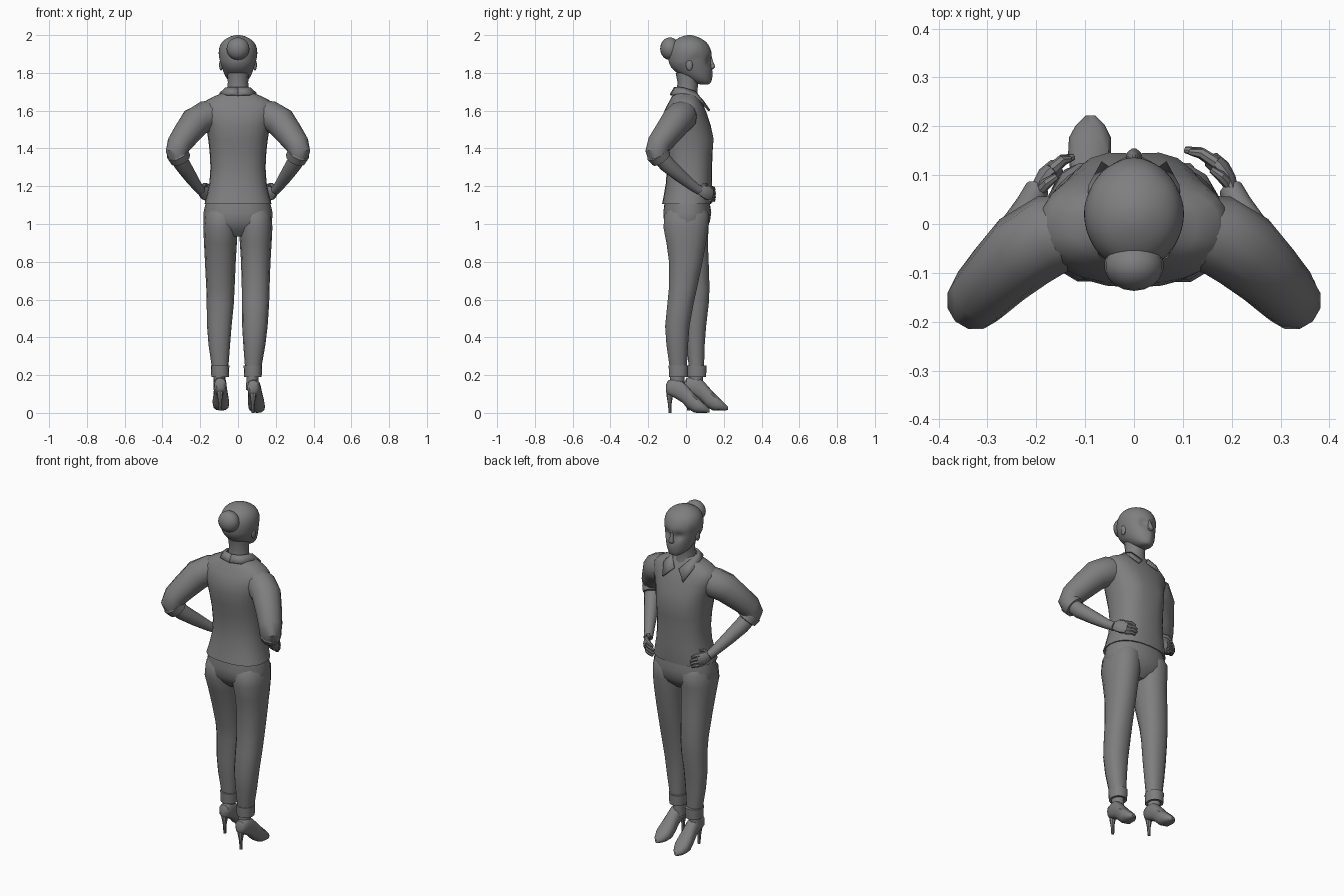
import bpy, bmesh, math
from mathutils import Vector as V

grey = bpy.data.materials.new("dark_grey")
grey.diffuse_color = (.21, .21, .21, 1)


def finish(ob, angle=40):
    ob.data.materials.append(grey)
    bpy.ops.object.select_all(action='DESELECT')
    ob.select_set(True)
    bpy.context.view_layer.objects.active = ob
    bpy.ops.object.shade_smooth_by_angle(angle=math.radians(angle))
    return ob


def mesh(name, verts, faces, angle=40):
    me = bpy.data.meshes.new(name)
    me.from_pydata(verts, [], faces)
    bm = bmesh.new()
    bm.from_mesh(me)
    bmesh.ops.recalc_face_normals(bm, faces=bm.faces)
    bm.to_mesh(me)
    bm.free()
    ob = bpy.data.objects.new(name, me)
    bpy.context.collection.objects.link(ob)
    return finish(ob, angle)


def loft(name, rings, n=14, p=1.0, angle=40):
    """Skin rings given as (centre, half axis u, half axis v); p < 1 squares them."""
    sp = lambda t: math.copysign(abs(t) ** p, t)
    verts, faces = [], []
    for c, u, v in rings:
        for i in range(n):
            a = 2 * math.pi * i / n
            verts.append(c + u * sp(math.cos(a)) + v * sp(math.sin(a)))
    for k in range(len(rings) - 1):
        for i in range(n):
            j = (i + 1) % n
            faces.append((k*n + i, k*n + j, (k+1)*n + j, (k+1)*n + i))
    faces += [tuple(range(n)), tuple(range((len(rings)-1) * n, len(rings) * n))]
    return mesh(name, verts, faces, angle)


def stack(name, rows, **kw):
    """Loft of level rings: (z, x0, x1, y0, y1)."""
    return loft(name, [(V(((a+b)/2, (c+d)/2, z)), V(((b-a)/2, 0, 0)), V((0, (d-c)/2, 0)))
                       for z, a, b, c, d in rows], **kw)


def tube(name, pts, flat=1.0, **kw):
    """Loft along a path: (x, y, z, radius); flat scales the level axis."""
    ps, rings, last = [V(q[:3]) for q in pts], [], None
    for i, c in enumerate(ps):
        t = (ps[min(i+1, len(ps)-1)] - ps[max(i-1, 0)]).normalized()
        u = t.cross(V((0, 0, 1))).normalized()
        if last and u.dot(last) < 0:
            u = -u
        last = u
        rings.append((c, u * pts[i][3] * flat, u.cross(t) * pts[i][3]))
    return loft(name, rings, **kw)


def push(ob, centre, radius, offset):
    for v in ob.data.vertices:
        d = (v.co - V(centre)).length / radius
        v.co += V(offset) * math.exp(-d * d)


def sphere(name, loc, scale):
    bpy.ops.mesh.primitive_uv_sphere_add(segments=18, ring_count=10, radius=1, location=loc)
    ob = bpy.context.object
    ob.name, ob.scale = name, scale
    return finish(ob)


# head: z, half width, back y, front y
head_rows = [(1.737, .022, .075, .122), (1.75, .045, .03, .134), (1.775, .064, -.01, .136),
             (1.80, .076, -.05, .138), (1.825, .085, -.072, .136), (1.85, .092, -.085, .135),
             (1.863, .094, -.088, .135), (1.88, .096, -.09, .136), (1.90, .099, -.091, .139),
             (1.93, .097, -.086, .130), (1.96, .085, -.07, .109), (1.985, .060, -.042, .076),
             (1.997, .03, -.01, .045), (2.0, .012, .008, .03)]
head = stack("head", [(z, -w, w, a, b) for z, w, a, b in head_rows], n=32, angle=60)
for s in (-1, 1):
    push(head, (s*.036, .125, 1.863), .02, (0, -.02, 0))     # eye sockets
    push(head, (s*.04, .12, 1.825), .02, (0, .004, 0))       # cheeks
push(head, (0, .14, 1.79), .018, (0, .009, 0))               # lips
for v in head.data.vertices:                                 # hair volume
    if v.co.z > 1.80 + .9 * (v.co.y + .06) and v.co.z < 1.98:
        v.co += (v.co - V((0, .02, 1.88))).normalized() * .005
head.modifiers.new("smooth", 'SUBSURF').levels = 1
head.modifiers["smooth"].render_levels = 1
loft("nose", [(V((0, y, z)), V((w, 0, 0)), V((0, .014, 0))) for z, y, w in
              [(1.89, .122, .008), (1.86, .130, .009), (1.835, .141, .014),
               (1.826, .138, .017), (1.818, .128, .010)]], n=10)
bun = sphere("hair_bun", (0, -.085, 1.928), (.061, .052, .06))
for s in (-1, 1):
    sphere("ear", (s*.090, .018, 1.842), (.010, .018, .030))

# neck
stack("neck", [(1.64, -.075, .075, -.06, .075), (1.70, -.058, .058, -.05, .06),
               (1.75, -.054, .054, -.045, .065), (1.80, -.058, .058, -.055, .08)], n=16)

# shirt body: z, half width, back y, front y
shirt_rows = [(1.105, .178, -.127, .132), (1.15, .166, -.118, .136), (1.22, .151, -.106, .137),
              (1.30, .146, -.102, .138), (1.38, .150, -.110, .138), (1.45, .158, -.122, .138),
              (1.52, .170, -.130, .130), (1.58, .190, -.122, .112), (1.62, .195, -.105, .096),
              (1.65, .175, -.088, .080), (1.675, .128, -.075, .066), (1.692, .085, -.063, .056),
              (1.71, .060, -.055, .05)]
shirt = stack("shirt_body", [(z, -w, w, a, b) for z, w, a, b in shirt_rows], n=24, p=.82)
for s in (-1, 1):
    push(shirt, (s*.07, .13, 1.44), .06, (0, .013, 0))       # bust

# collar, mirrored halves
half = [((0, -.058, 1.722), (0, -.082, 1.682)), ((.045, -.045, 1.722), (.066, -.066, 1.684)),
        ((.063, -.01, 1.718), (.094, -.005, 1.69)), ((.058, .045, 1.70), (.092, .075, 1.656)),
        ((.016, .088, 1.65), (.066, .124, 1.60))]
for s in (-1, 1):
    cv = [(s*x, y, z) for pair in half for x, y, z in pair]
    collar = mesh("collar", cv, [(2*i, 2*i+1, 2*i+3, 2*i+2) for i in range(len(half) - 1)])
    sol = collar.modifiers.new("thickness", 'SOLIDIFY')
    sol.thickness, sol.offset = .012, 0

# arms, with hands resting on the hips; tip is where the fingers end
for s, tip, dy in ((1, V((.105, .152, 1.155)), 0), (-1, V((-.125, .137, 1.145)), -.014)):
    m = lambda pts: [(s*q[0], *q[1:]) for q in pts]
    h = lambda pts: [(s*q[0], q[1] + dy, *q[2:]) for q in pts]
    tube("sleeve", m([(.10, -.01, 1.59, .07), (.17, -.022, 1.57, .083), (.225, -.055, 1.54, .082),
                      (.275, -.103, 1.475, .072), (.313, -.143, 1.422, .065),
                      (.324, -.157, 1.385, .060), (.316, -.146, 1.358, .056)]), n=12)
    tube("sleeve_cuff", m([(.324, -.155, 1.380, .050), (.321, -.153, 1.375, .061),
                           (.306, -.131, 1.345, .057), (.304, -.128, 1.341, .044)]), n=12)
    tube("forearm", m([(.325, -.15, 1.37, .042), (.295, -.10, 1.315, .043),
                       (.255, -.03, 1.255, .036), (.215, .04, 1.198, .027),
                       (.198, .072, 1.178, .025)]), n=12)
    tube("palm", h([(.203, .066, 1.187, .022), (.194, .09, 1.174, .032),
                    (.179, .113, 1.165, .039), (.158, .132, 1.16, .036)]), flat=.5, n=10)
    for k in range(4):
        z = .03 - .02 * k
        a = V((s*.168, .125 + dy, 1.16 + z))
        b = V((tip.x, tip.y, tip.z + z * .9 - .006))
        if k in (0, 3):
            b = a.lerp(b, .85)
        mid = a.lerp(b, .5) + V((s*-.002, .008, .004))
        tube("finger", [(*a, .013), (*mid, .0115), (*b, .007)], n=8)
    tube("thumb", h([(.195, .08, 1.19, .012), (.178, .098, 1.208, .011),
                     (.158, .112, 1.208, .007)]), n=8)

# trousers: seat and two legs
seat = stack("trouser_seat", [(1.125, -.168, .168, -.112, .124), (1.06, -.183, .183, -.118, .134),
                              (1.01, -.182, .180, -.114, .126), (.97, -.168, .166, -.095, .105),
                              (.935, -.09, .09, -.06, .065)], n=20, p=.9)
for s in (-1, 1):
    push(seat, (s*.085, -.12, 1.03), .06, (0, -.010, 0))
stack("right_leg", [(1.085, .02, .160, -.09, .105), (1.05, -.0, .178, -.117, .125),
                    (.98, .002, .182, -.122, .12),
                    (.90, .010, .178, -.106, .108), (.80, .016, .172, -.092, .09),
                    (.66, .02, .167, -.092, .06), (.58, .02, .165, -.10, .042),
                    (.46, .022, .157, -.112, .02), (.36, .028, .145, -.105, .012),
                    (.23, .038, .122, -.086, .005)], n=14, p=.9)
stack("left_leg", [(1.085, -.160, -.02, -.09, .105), (1.05, -.178, .0, -.117, .128),
                   (.98, -.184, -.002, -.12, .122),
                   (.90, -.180, -.006, -.09, .118), (.80, -.175, -.012, -.058, .122),
                   (.66, -.168, -.018, -.02, .126), (.58, -.166, -.022, -.008, .122),
                   (.46, -.164, -.034, -.006, .108), (.36, -.156, -.042, .002, .10),
                   (.23, -.137, -.052, .015, .096)], n=14, p=.9)

# turned-up hems, ankles and heeled shoes; dx is the toe's outward drift
for side, x, y, z, dx in (("right", .079, -.04, 0, .026), ("left", -.095, .057, .012, .006)):
    stack(side + "_hem", [(h, x-r, x+r, y-r-.004, y+r+.004) for h, r in
                          ((.195, .038), (.19, .046), (.222, .048), (.25, .049), (.252, .040))],
          n=14, p=.9)
    stack(side + "_ankle", [(h, x-r-.003, x+r-.003, y-r-.012, y+r) for h, r in
                            ((.24, .034), (.18, .032), (.12, .033))], n=12)
    shoe = [(-.066, .11, .15, .018), (-.055, .095, .172, .03), (-.02, .08, .182, .034),
            (.02, .055, .17, .035), (.05, .022, .14, .038), (.085, .001, .10, .044),
            (.12, .0, .066, .043), (.145, .0, .042, .030), (.165, .003, .02, .010)]
    loft(side + "_shoe", [(V((x + dx * max(0, q + .06) / .22, y + q, z + (lo + hi) / 2)),
                           V((w, 0, 0)), V((0, 0, (hi - lo) / 2)))
                          for q, lo, hi, w in shoe], n=12, p=.8)
    stack(side + "_heel", [(h + z, x-r, x+r, y+q-r, y+q+r) for h, r, q in
                           ((.125, .026, -.036), (.09, .017, -.046), (.05, .01, -.046),
                            (.0, .008, -.044))], n=8)
